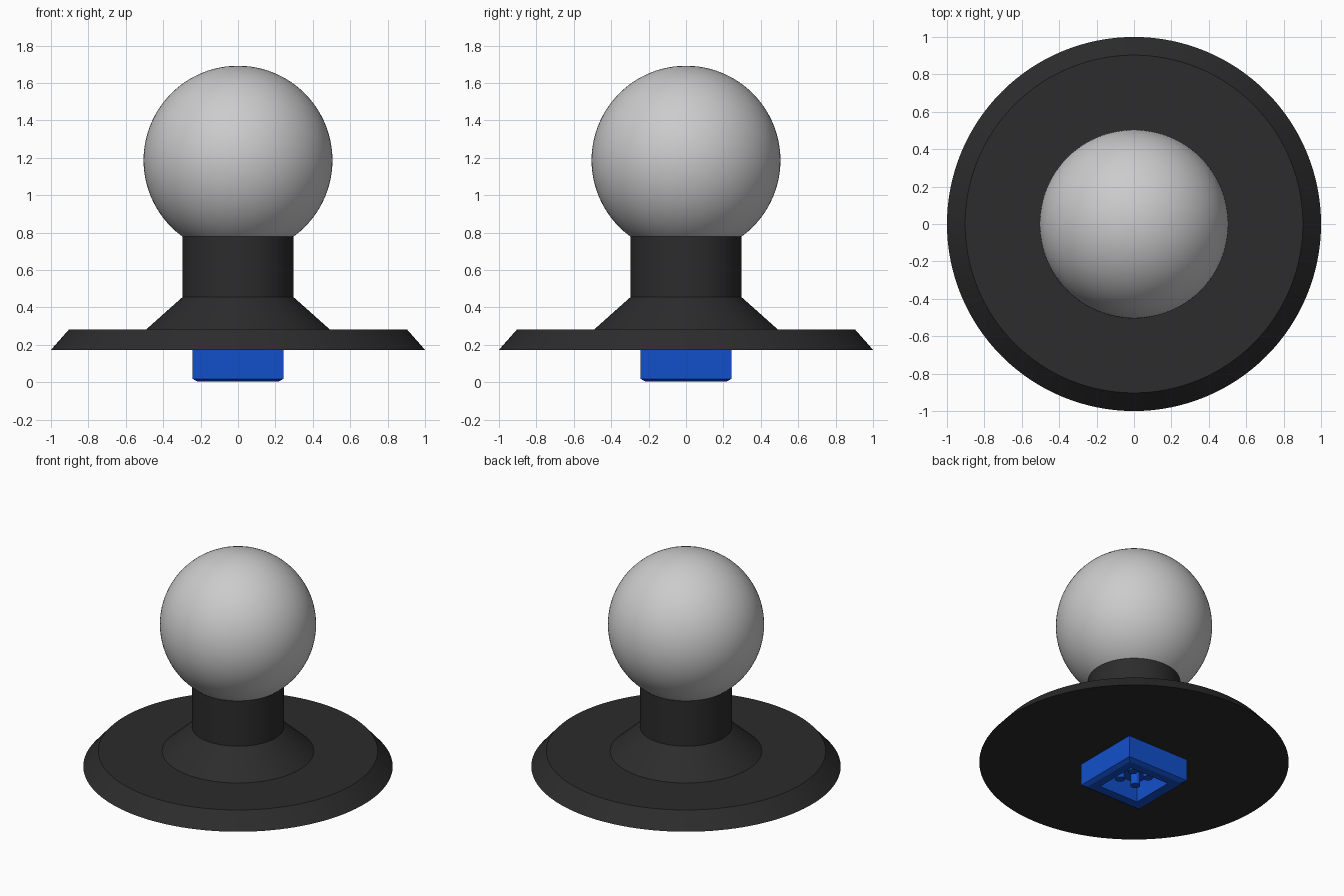
import bpy, bmesh, math

if "Cube" in bpy.data.objects:
    bpy.data.objects.remove(bpy.data.objects["Cube"])


def material(name, color):
    m = bpy.data.materials.new(name)
    m.diffuse_color = (*color, 1)
    m.use_nodes = True
    m.node_tree.nodes["Principled BSDF"].inputs["Base Color"].default_value = m.diffuse_color
    return m


def finish(obj, name, mat=None):
    obj.name = name
    if mat:
        obj.data.materials.append(mat)
    bpy.ops.object.select_all(action='DESELECT')
    obj.select_set(True)
    bpy.context.view_layer.objects.active = obj
    bpy.ops.object.shade_smooth_by_angle(angle=math.radians(25))


def loft(name, profile, sides, mat, start=0.0, centers=((0, 0),)):
    """Turn a (radius, z) profile around z, capped at both ends, at each centre."""
    bm = bmesh.new()
    for cx, cy in centers:
        rings = []
        for r, z in profile:
            rings.append([bm.verts.new((cx + r * math.cos(start + math.tau * i / sides),
                                        cy + r * math.sin(start + math.tau * i / sides), z))
                          for i in range(sides)])
        for a, b in zip(rings, rings[1:]):
            for i in range(sides):
                j = (i + 1) % sides
                bm.faces.new((a[i], a[j], b[j], b[i]))
        bm.faces.new(rings[0])
        bm.faces.new(rings[-1])
    bmesh.ops.recalc_face_normals(bm, faces=bm.faces)
    me = bpy.data.meshes.new(name)
    bm.to_mesh(me)
    bm.free()
    obj = bpy.data.objects.new(name, me)
    bpy.context.collection.objects.link(obj)
    finish(obj, name, mat)


black = material("black_plastic", (0.025, 0.025, 0.025))
blue = material("blue_plastic", (0.006, 0.08, 0.6))

# Ball
bpy.ops.mesh.primitive_uv_sphere_add(segments=96, ring_count=48, radius=0.505,
                                     location=(0, 0, 1.187))
finish(bpy.context.object, "ball")

# Round base with flared neck
loft("base_and_neck", [(1.0, 0.173), (0.903, 0.283), (0.49, 0.283),
                       (0.297, 0.455), (0.297, 0.778)], 128, black)

# Square socket: outer wall, chamfer, rim and recess
square = [(h * math.sqrt(2), z) for h, z in
          [(0.243, 0.175), (0.243, 0.018), (0.215, 0.003), (0.155, 0.003), (0.155, 0.14)]]
loft("socket", square, 4, blue, start=math.pi / 4)

# Four pins inside the recess
pins = [(x, y) for x in (-0.064, 0.064) for y in (-0.064, 0.064)]
loft("socket_pins", [(0.032, 0.05), (0.032, 0.145)], 24, blue, centers=pins)
